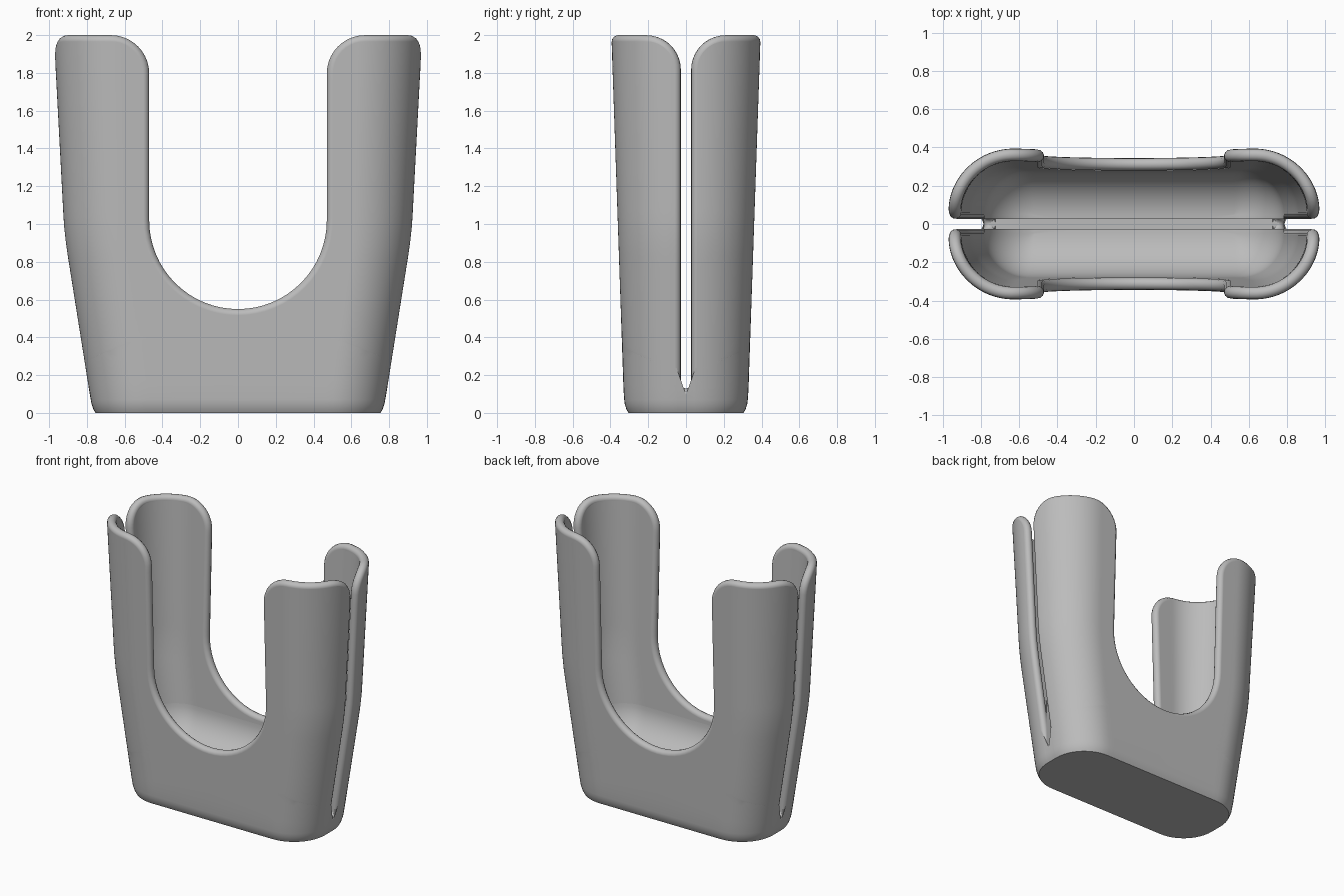
import bpy, bmesh
from math import sin, cos, asin, pi

if "Cube" in bpy.data.objects:
    bpy.data.objects.remove(bpy.data.objects["Cube"])

WALL = 0.065            # wall thickness
R = WALL / 2            # radius of the rounded rim
GAP = 0.027             # half width of the side slits
COLS = 36
BASE_Z = 0.07           # where the walls start above the base
GROOVE_Z, FLOOR_Z = 0.13, 0.25
WIDTH = [(0, .755), (.02, .766), (.05, .776), (.1, .785), (.88, .909), (1, .922), (2, .975)]
DEPTH = [(0, .305), (.02, .316), (.05, .325), (.1, .33), (2, .395)]

gray = bpy.data.materials.new("plain gray")
gray.use_nodes = True
gray.diffuse_color = (0.5, 0.5, 0.5, 1)
gray.node_tree.nodes["Principled BSDF"].inputs["Base Color"].default_value = (0.5, 0.5, 0.5, 1)


def lookup(table, z):
    for (z0, v0), (z1, v1) in zip(table, table[1:]):
        if z <= z1:
            return v0 + (v1 - v0) * (z - z0) / (z1 - z0)
    return table[-1][1]


def dims(z, inset):
    a, b = lookup(WIDTH, z) - inset, lookup(DEPTH, z) - inset
    return a, b, max(b - 0.05, 0.002)


def section(q, z, inset=0):
    """Point on a quarter of the rounded section: front flat, corner, side flat."""
    a, b, r = dims(z, inset)
    if q <= 1:
        return ((a - r) * q, -b, z)
    if q <= 2:
        w = (q - 1) * pi / 2
        return (a - r + r * sin(w), -(b - r) - r * cos(w), z)
    return (a, -(b - r) * (3 - q), z)


def q_at_x(x, z, inset):
    a, b, r = dims(z, inset)
    if x <= a - r:
        return x / (a - r)
    return 1 + asin(min(1, (x - a + r) / r)) * 2 / pi


def q_at_y(y, z, inset):
    a, b, r = dims(z, inset)
    if y <= b - r:
        return 3 - y / (b - r)
    return 2 - asin(min(1, (y - b + r) / r)) * 2 / pi


def edge_path(r, cz, top_r, top_z):
    """Centre line of a cutout edge: up to its round bottom, up the side, over the top corner."""
    low, high = cz - r, top_z - top_r
    pts = [(0, BASE_Z + (low - BASE_Z) * i / 6) for i in range(6)]
    pts += [(r * sin(i * pi / 32), cz - r * cos(i * pi / 32)) for i in range(16)]
    pts += [(r, cz + (high - cz) * i / 22) for i in range(22)]
    pts += [(r + top_r * (1 - cos(i * pi / 20)), high + top_r * sin(i * pi / 20)) for i in range(11)]
    return pts


def add_grid(bm, rows, flip=False):
    vs = [[bm.verts.new(p) for p in row] for row in rows]
    for lo, hi in zip(vs, vs[1:]):
        for j in range(len(lo) - 1):
            f = [lo[j], lo[j + 1], hi[j + 1], hi[j]]
            bm.faces.new(f[::-1] if flip else f)
    return vs


def finish(ob, angle):
    bpy.ops.object.select_all(action='DESELECT')
    ob.select_set(True)
    bpy.context.view_layer.objects.active = ob
    bpy.ops.object.shade_smooth_by_angle(angle=angle)


def quarter_object(name, bm):
    """Quarter mesh mirrored to all four sides."""
    bmesh.ops.remove_doubles(bm, verts=bm.verts, dist=0.0002)
    me = bpy.data.meshes.new(name)
    bm.to_mesh(me)
    bm.free()
    me.materials.append(gray)
    ob = bpy.data.objects.new(name, me)
    bpy.context.collection.objects.link(ob)
    finish(ob, 0.7)
    mod = ob.modifiers.new("mirror", 'MIRROR')
    mod.use_axis = (True, True, False)
    mod.merge_threshold = 0.0005
    return ob


front_edge = edge_path(0.47 + R, 1.02, 0.17, 2 - R)
slit_edge = edge_path(GAP + R, GROOVE_Z + GAP, 0.15, 2 - R)


def wall_rows(inset):
    rows = []
    for (x, zl), (y, zr) in zip(front_edge, slit_edge):
        ql, qr = q_at_x(x, zl, inset), q_at_y(y, zr, inset)
        ts = [j / COLS for j in range(COLS + 1)]
        rows.append([section(ql + (qr - ql) * t, zl + (zr - zl) * t, inset) for t in ts])
    return rows


# Walls and base
bm = bmesh.new()
add_grid(bm, wall_rows(0))
add_grid(bm, wall_rows(WALL), flip=True)
base = add_grid(bm, [[section(3 * j / COLS, z) for j in range(COLS + 1)]
                     for z in (0, .02, .035, .05, BASE_Z)])
bm.faces.new(base[0][::-1] + [bm.verts.new((0, 0, 0))])
quarter_object("holder_walls", bm)

# Rounded inner floor with a groove joining the slits
bm = bmesh.new()
bowl = lookup(DEPTH, FLOOR_Z) - WALL - GAP
rows = []
for k in range(17):
    w = k * pi / 32
    z, inset = FLOOR_Z + bowl * (1 - sin(w)), WALL + bowl * (1 - cos(w))
    end = q_at_y(GAP, z, inset)
    rows.append([section(end * j / COLS, z, inset) for j in range(COLS + 1)])
add_grid(bm, rows)
lip = rows[-1] + [row[-1] for row in rows[-2::-1]]
add_grid(bm, [[(x, y, GROOVE_Z) for x, y, z in lip], lip], flip=True)
reach = lookup(WIDTH, GROOVE_Z) - R
add_grid(bm, [[(0, -GAP - 0.01, GROOVE_Z), (reach, -GAP - 0.01, GROOVE_Z)],
              [(0, 0, GROOVE_Z), (reach, 0, GROOVE_Z)]])
quarter_object("inner_floor", bm)

# Rounded rim: one closed loop around slits, tops and front and back openings
quarter = [section(q_at_y(y, z, R), z, R) for y, z in slit_edge[6:]]
(xl, zt), (yr, _) = front_edge[-1], slit_edge[-1]
ql, qr = q_at_x(xl, zt, R), q_at_y(yr, zt, R)
quarter += [section(qr + (ql - qr) * i / 16, zt, R) for i in range(1, 16)]
quarter += [section(q_at_x(x, z, R), z, R) for x, z in front_edge[:5:-1]]


def turned(pts, sx, sy):
    return [(x * sx, y * sy, z) for x, y, z in pts]


loop = (quarter + turned(quarter[::-1], -1, 1)[1:]
        + turned(quarter, -1, -1)[1:] + turned(quarter[::-1], 1, -1)[1:-1])
cu = bpy.data.curves.new("rim", 'CURVE')
cu.dimensions = '3D'
cu.bevel_depth = R
cu.bevel_resolution = 4
sp = cu.splines.new('POLY')
sp.points.add(len(loop) - 1)
for p, co in zip(sp.points, loop):
    p.co = (*co, 1)
sp.use_cyclic_u = True
cu.materials.append(gray)
rim = bpy.data.objects.new("rim", cu)
bpy.context.collection.objects.link(rim)
bpy.ops.object.select_all(action='DESELECT')
rim.select_set(True)
bpy.context.view_layer.objects.active = rim
bpy.ops.object.convert(target='MESH')
finish(bpy.context.view_layer.objects.active, 1.0)
